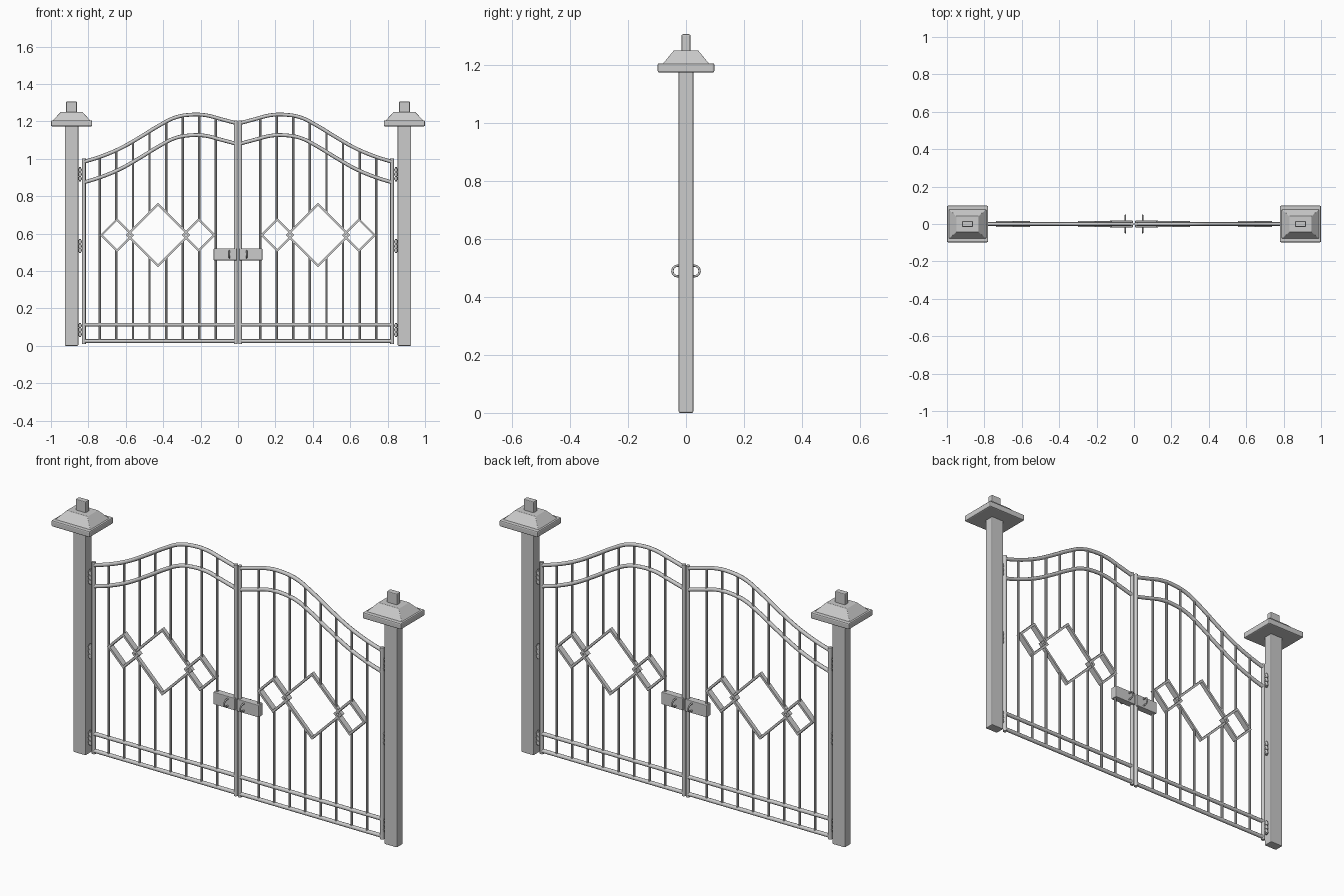
import bpy, bmesh, math
from mathutils import Vector

if "Cube" in bpy.data.objects:
    bpy.data.objects.remove(bpy.data.objects["Cube"])

# Height profile of the arched rail of the right leaf (x, z)
ARCH = [(0.01, 1.19), (0.096, 1.213), (0.176, 1.233), (0.257, 1.235), (0.337, 1.22),
        (0.417, 1.18), (0.524, 1.115), (0.63, 1.055), (0.738, 1.01), (0.825, 0.983)]
DIAMOND_Z = 0.592
DIAMONDS = [(0.209, 0.088, 0.03), (0.428, 0.17, 0.02), (0.647, 0.088, 0.03)]  # x, half diagonal, depth


def arch_z(x):
    for (x0, z0), (x1, z1) in zip(ARCH, ARCH[1:]):
        if x0 <= x <= x1:
            return z0 + (z1 - z0) * (x - x0) / (x1 - x0)
    return ARCH[-1][1]


def finish(name, bm, bevel=0.0, smooth=True):
    bmesh.ops.recalc_face_normals(bm, faces=bm.faces[:])
    me = bpy.data.meshes.new(name)
    bm.to_mesh(me)
    bm.free()
    ob = bpy.data.objects.new(name, me)
    bpy.context.collection.objects.link(ob)
    bpy.ops.object.select_all(action='DESELECT')
    bpy.context.view_layer.objects.active = ob
    ob.select_set(True)
    if bevel:
        m = ob.modifiers.new("Bevel", 'BEVEL')
        m.width, m.segments = bevel, 2
    if smooth:
        bpy.ops.object.shade_smooth_by_angle(angle=math.radians(35))
    return ob


def frustum(name, x, z0, z1, lower, upper, bevel=0.0):
    """Four-sided block; lower and upper are half sizes in x and y."""
    bm = bmesh.new()
    rings = [[bm.verts.new((x + a * h[0], b * h[1], z)) for a, b in ((-1, -1), (1, -1), (1, 1), (-1, 1))]
             for h, z in ((lower, z0), (upper, z1))]
    bm.faces.new(rings[0])
    bm.faces.new(rings[1])
    for i in range(4):
        j = (i + 1) % 4
        bm.faces.new((rings[0][i], rings[0][j], rings[1][j], rings[1][i]))
    return finish(name, bm, bevel, False)


def rod(name, p0, p1, r, sides=12):
    p0, p1 = Vector(p0), Vector(p1)
    d = p1 - p0
    bm = bmesh.new()
    bmesh.ops.create_cone(bm, cap_ends=True, segments=sides, radius1=r, radius2=r, depth=d.length)
    bm.transform(d.to_track_quat('Z', 'Y').to_matrix().to_4x4())
    bmesh.ops.translate(bm, verts=bm.verts[:], vec=(p0 + p1) / 2)
    return finish(name, bm)


def tube(name, pts, r, smooth_path=True):
    cu = bpy.data.curves.new(name, 'CURVE')
    cu.dimensions = '3D'
    cu.bevel_depth, cu.bevel_resolution, cu.use_fill_caps = r, 2, True
    cu.resolution_u = 5
    sp = cu.splines.new('BEZIER')
    sp.bezier_points.add(len(pts) - 1)
    for bp, p in zip(sp.bezier_points, pts):
        bp.co = p
        bp.handle_left_type = bp.handle_right_type = 'AUTO' if smooth_path else 'VECTOR'
    ob = bpy.data.objects.new(name, cu)
    bpy.context.collection.objects.link(ob)
    bpy.ops.object.select_all(action='DESELECT')
    bpy.context.view_layer.objects.active = ob
    ob.select_set(True)
    bpy.ops.object.convert(target='MESH')
    bpy.ops.object.shade_smooth_by_angle(angle=math.radians(50))


def diamond(name, x, half, depth, band=0.013):
    """Open four-sided band standing in the gate plane."""
    bm = bmesh.new()
    dirs = ((1, 0), (0, 1), (-1, 0), (0, -1))
    loops = [[bm.verts.new((x + a * h, y, DIAMOND_Z + b * h)) for a, b in dirs]
             for h, y in ((half + 0.003, -depth / 2), (half + 0.003, depth / 2),
                          (half - band, depth / 2), (half - band, -depth / 2))]
    for k in range(4):
        for i in range(4):
            j, n = (i + 1) % 4, (k + 1) % 4
            bm.faces.new((loops[k][i], loops[k][j], loops[n][j], loops[n][i]))
    finish(name, bm, smooth=False)


for s, side in ((-1, "left"), (1, "right")):
    # Post and stepped cap
    px = s * 0.89
    frustum(side + "_post", px, 0, 1.18, (0.036, 0.025), (0.036, 0.025), 0.004)
    frustum(side + "_cap_slab", px, 1.173, 1.205, (0.11, 0.098), (0.11, 0.098), 0.006)
    frustum(side + "_cap_slope", px, 1.203, 1.249, (0.102, 0.08), (0.058, 0.042), 0.002)
    frustum(side + "_cap_finial", px, 1.24, 1.305, (0.029, 0.015), (0.029, 0.015), 0.004)

    # Leaf frame
    rod(side + "_hinge_stile", (s * 0.824, 0, 0.01), (s * 0.824, 0, 1.0), 0.01)
    rod(side + "_meeting_stile", (s * 0.012, 0, 0.01), (s * 0.012, 0, 1.205), 0.01)
    for z in (0.025, 0.113):
        rod(side + "_bottom_rail", (s * 0.012, 0, z), (s * 0.824, 0, z), 0.01)
    for drop in (0, 0.11):
        tube(side + "_arched_rail", [(s * x, 0, z - drop) for x, z in ARCH], 0.01)

    # Diamonds, and bars that stop at their outlines
    for x, h, d in DIAMONDS:
        diamond(side + "_diamond", s * x, h, d)
    for i in range(8):
        x = 0.119 + i * 0.0885
        gap = max(h - abs(x - cx) for cx, h, d in DIAMONDS)
        top = arch_z(x)
        if gap > 0.01:
            rod(side + "_bar_lower", (s * x, 0, 0.025), (s * x, 0, DIAMOND_Z - gap + 0.004), 0.0065, 8)
            rod(side + "_bar_upper", (s * x, 0, DIAMOND_Z + gap - 0.004), (s * x, 0, top), 0.0065, 8)
        else:
            rod(side + "_bar", (s * x, 0, 0.025), (s * x, 0, top), 0.0065, 8)

    # Lock box with a loop handle on both faces
    frustum(side + "_lock_box", s * 0.068, 0.457, 0.52, (0.062, 0.018), (0.062, 0.018), 0.003)
    for f in (-1, 1):
        arc = [(s * 0.046, f * (0.03 + 0.017 * math.cos(a)), 0.489 + 0.018 * math.sin(a))
               for a in [math.radians(90 - 22.5 * k) for k in range(9)]]
        pts = [(s * 0.046, f * 0.01, 0.507)] + arc + [(s * 0.046, f * 0.01, 0.471)]
        tube(side + "_handle", pts, 0.004, False)

    # Hinges: knuckled barrel with pins into post and stile
    for z in (0.917, 0.533, 0.085):
        hx = s * 0.844
        rod(side + "_hinge_pin", (hx, 0, z - 0.038), (hx, 0, z + 0.038), 0.005)
        for dz in (-0.023, 0, 0.023):
            rod(side + "_hinge_knuckle", (hx, 0, z + dz - 0.009), (hx, 0, z + dz + 0.009), 0.0085)
            rod(side + "_hinge_arm", (s * 0.826, 0, z + dz), (s * 0.86, 0, z + dz), 0.004, 8)
